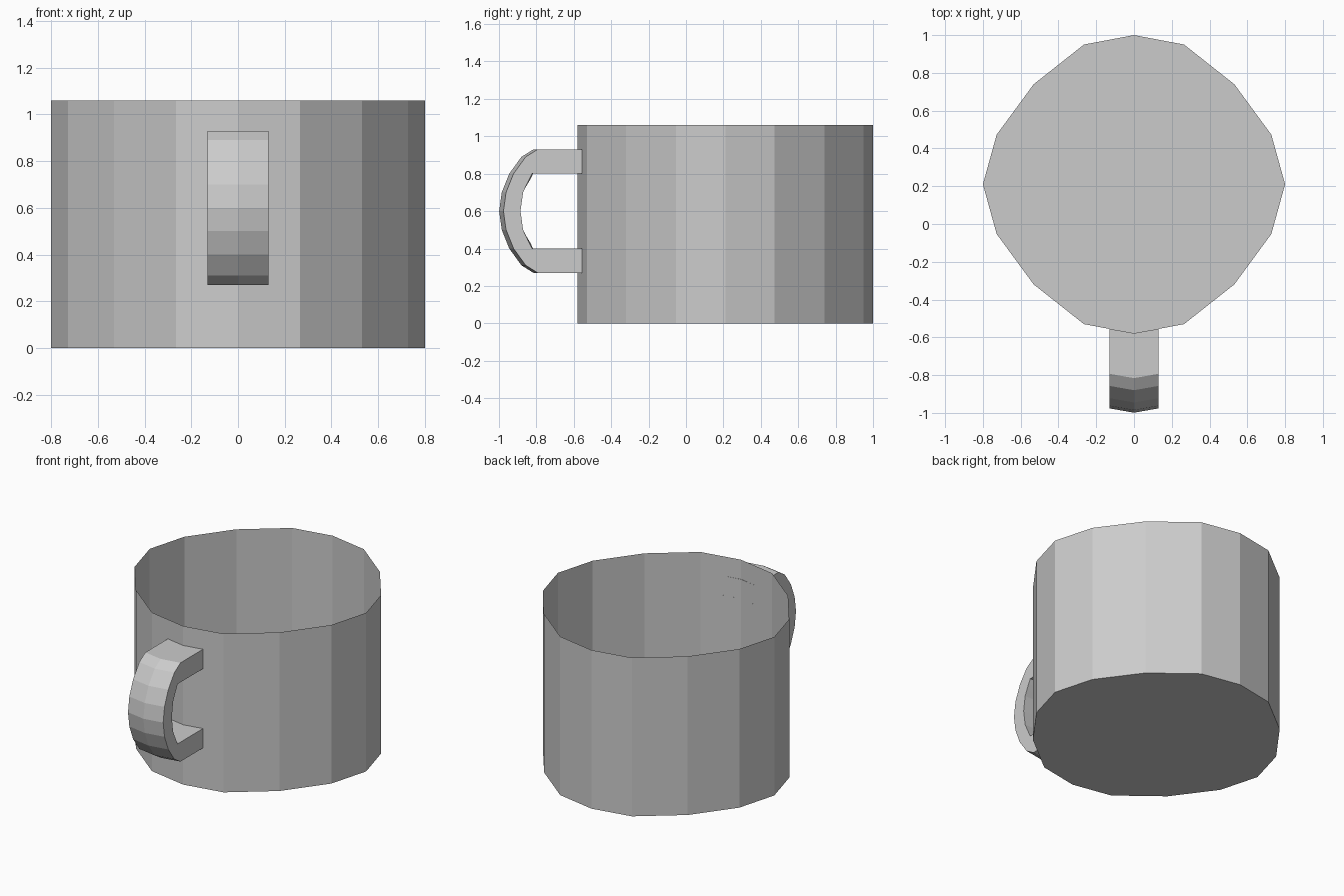
import bpy

if "Cube" in bpy.data.objects:
    bpy.data.objects.remove(bpy.data.objects["Cube"])

def make_object(name, verts, faces):
    mesh = bpy.data.meshes.new(name)
    mesh.from_pydata(verts, [], faces)
    mesh.update()
    obj = bpy.data.objects.new(name, mesh)
    bpy.context.collection.objects.link(obj)
    return obj

# Cup: open single-walled 16-sided shell, quarter outline mirrored twice
CY, TOP = 0.21, 1.06
quarter = [(0.8, 0), (0.727, 0.263), (0.531, 0.53), (0.265, 0.74), (0, 0.79)]
half = quarter + [(-x, y) for x, y in quarter[-2::-1]]
outline = half + [(-x, -y) for x, y in half[1:-1]]
n = len(outline)
verts = [(x, y + CY, z) for z in (0, TOP) for x, y in outline]
faces = [(i, (i + 1) % n, (i + 1) % n + n, i + n) for i in range(n)]
faces.append(tuple(reversed(range(n))))
make_object("cup_body", verts, faces)

# Handle: C-shaped band, three columns wide, bowed outward in the middle
MID = 0.60
# upper half rows: outer z, outer edge y, inner z, inner edge y, inner middle y
upper = [
    (0.93, -0.555, 0.80, -0.555, -0.58),
    (0.93, -0.793, 0.80, -0.823, -0.818),
    (0.89, -0.857, 0.77, -0.838, -0.832),
    (0.80, -0.922, 0.735, -0.855, -0.853),
    (0.70, -0.962, 0.70, -0.871, -0.871),
    (0.60, -0.976, 0.60, -0.885, -0.885),
]
lower = [(2 * MID - oz, oy, 2 * MID - iz, iy, im)
         for oz, oy, iz, iy, im in upper[-2::-1]]
rows = upper + lower
verts, faces = [], []
for oz, oy, iz, iy, im in rows:
    verts += [(-0.13, oy, oz), (0, oy - 0.023, oz), (0.13, oy, oz),
              (0.13, iy, iz), (0, im, iz), (-0.13, iy, iz)]
for r in range(len(rows) - 1):
    a, b = 6 * r, 6 * r + 6
    for k in range(6):
        j = (k + 1) % 6
        faces.append((a + k, b + k, b + j, a + j))
make_object("handle", verts, faces)
